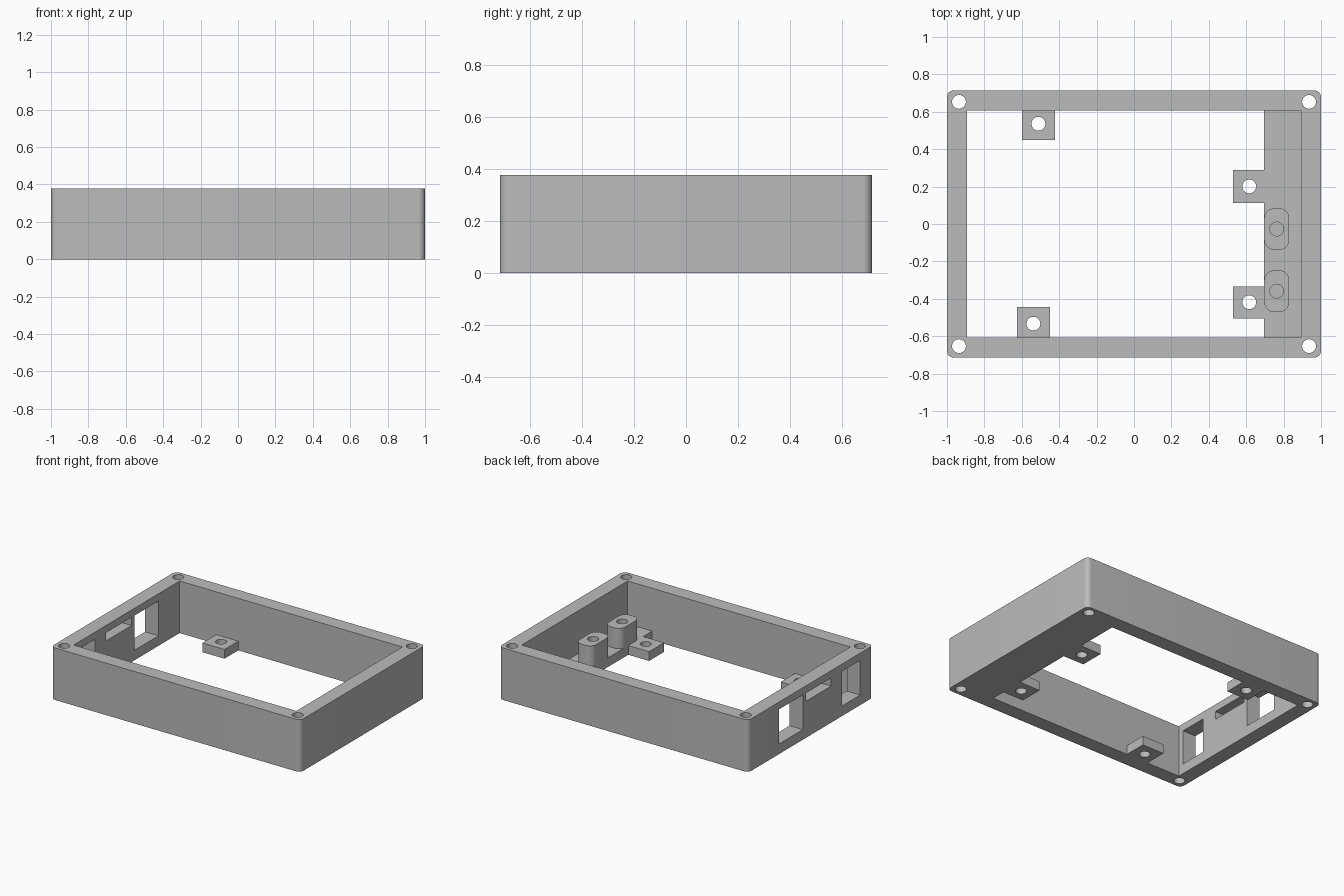
import bpy
import bmesh
from math import sin, cos, pi, radians

cube = bpy.data.objects.get("Cube")
if cube:
    bpy.data.objects.remove(cube, do_unlink=True)

grey = bpy.data.materials.new("plain_grey")
grey.use_nodes = True
grey.diffuse_color = (0.5, 0.5, 0.5, 1)
grey.node_tree.nodes["Principled BSDF"].inputs["Base Color"].default_value = (0.5, 0.5, 0.5, 1)

HX, HY, TOP = 1.0, 0.714, 0.377     # outer half sizes and height
IX, IY = 0.893, 0.607               # inner half sizes
FLOOR = 0.067                       # ledge thickness
HOLE = 0.037                        # screw hole radius
LAP = 0.03                          # overlap into the walls before joining


def prism(name, outline, z0, z1):
    """Extrude a counter-clockwise outline from z0 to z1."""
    bm = bmesh.new()
    base = bm.faces.new([bm.verts.new((x, y, z0)) for x, y in outline])
    up = bmesh.ops.extrude_face_region(bm, geom=[base])["geom"]
    bmesh.ops.translate(bm, vec=(0, 0, z1 - z0),
                        verts=[v for v in up if isinstance(v, bmesh.types.BMVert)])
    bmesh.ops.recalc_face_normals(bm, faces=bm.faces)
    mesh = bpy.data.meshes.new(name)
    bm.to_mesh(mesh)
    bm.free()
    mesh.materials.append(grey)
    obj = bpy.data.objects.new(name, mesh)
    bpy.context.collection.objects.link(obj)
    return obj


def rect(x0, x1, y0, y1):
    return [(x0, y0), (x1, y0), (x1, y1), (x0, y1)]


def round_rect(x0, x1, y0, y1, r, steps=8):
    corners = [(x1 - r, y1 - r), (x0 + r, y1 - r), (x0 + r, y0 + r), (x1 - r, y0 + r)]
    return [(cx + r * cos(a), cy + r * sin(a))
            for k, (cx, cy) in enumerate(corners)
            for a in [(k + i / steps) * pi / 2 for i in range(steps + 1)]]


def circle(x, y, r=HOLE, sides=32):
    return [(x + r * cos(2 * pi * i / sides), y + r * sin(2 * pi * i / sides))
            for i in range(sides)]


def combine(obj, other, operation):
    """Apply a boolean and discard the second object."""
    other.hide_render = True
    mod = obj.modifiers.new("combine", "BOOLEAN")
    mod.operation, mod.solver, mod.object = operation, "EXACT", other
    bpy.context.view_layer.objects.active = obj
    bpy.ops.object.modifier_apply(modifier=mod.name)
    bpy.data.objects.remove(other, do_unlink=True)


def cut(obj, outline, z0, z1):
    combine(obj, prism("cutter", outline, z0, z1), "DIFFERENCE")


# Open rectangular frame with rounded corners
frame = prism("case_frame", round_rect(-HX, HX, -HY, HY, 0.036), 0, TOP)
cut(frame, rect(-IX, IX, -IY, IY), -1, 1)

# Side ledge with two mounting tabs, as one profile
lx, tx = 0.696, 0.529
ledge = [(IX + LAP, -IY - LAP), (IX + LAP, IY + LAP), (lx, IY + LAP),
         (lx, 0.29), (tx, 0.29), (tx, 0.113), (lx, 0.113),
         (lx, -0.333), (tx, -0.333), (tx, -0.504), (lx, -0.504), (lx, -IY - LAP)]
combine(frame, prism("side_ledge", ledge, 0, FLOOR), "UNION")

# Single mounting tabs on the back and front walls
for name, outline in (("back_tab", rect(-0.6, -0.423, 0.449, IY + LAP)),
                      ("front_tab", rect(-0.625, -0.449, -IY - LAP, -0.444))):
    combine(frame, prism(name, outline, 0, FLOOR), "UNION")

# Screw holes through the corners and the tabs
corner_holes = [(sx * 0.936, sy * 0.653) for sx in (-1, 1) for sy in (-1, 1)]
tab_holes = [(0.616, 0.201), (0.616, -0.418), (-0.511, 0.536), (-0.538, -0.533)]
for x, y in corner_holes + tab_holes:
    cut(frame, circle(x, y), -1, 1)

# Two tall ports and a slim slot through one end wall
for y0, y1, z0 in ((0.09, 0.365, 0.073), (-0.234, 0.057, 0.265), (-0.565, -0.36, 0.073)):
    cut(frame, rect(-1.1, -0.8, y0, y1), z0, 0.324)

# Rounded standoffs on the ledge, each with a blind hole
parts = [frame]
for name, y in (("back_standoff", -0.027), ("front_standoff", -0.359)):
    post = prism(name, round_rect(lx, 0.83, y - 0.111, y + 0.111, 0.053), FLOOR, 0.214)
    cut(post, circle(0.763, y), FLOOR + 0.003, 1)
    parts.append(post)

# Smooth the rounded corners and keep the edges sharp
for obj in parts:
    bpy.ops.object.select_all(action="DESELECT")
    obj.select_set(True)
    bpy.context.view_layer.objects.active = obj
    bpy.ops.object.shade_smooth_by_angle(angle=radians(30))
